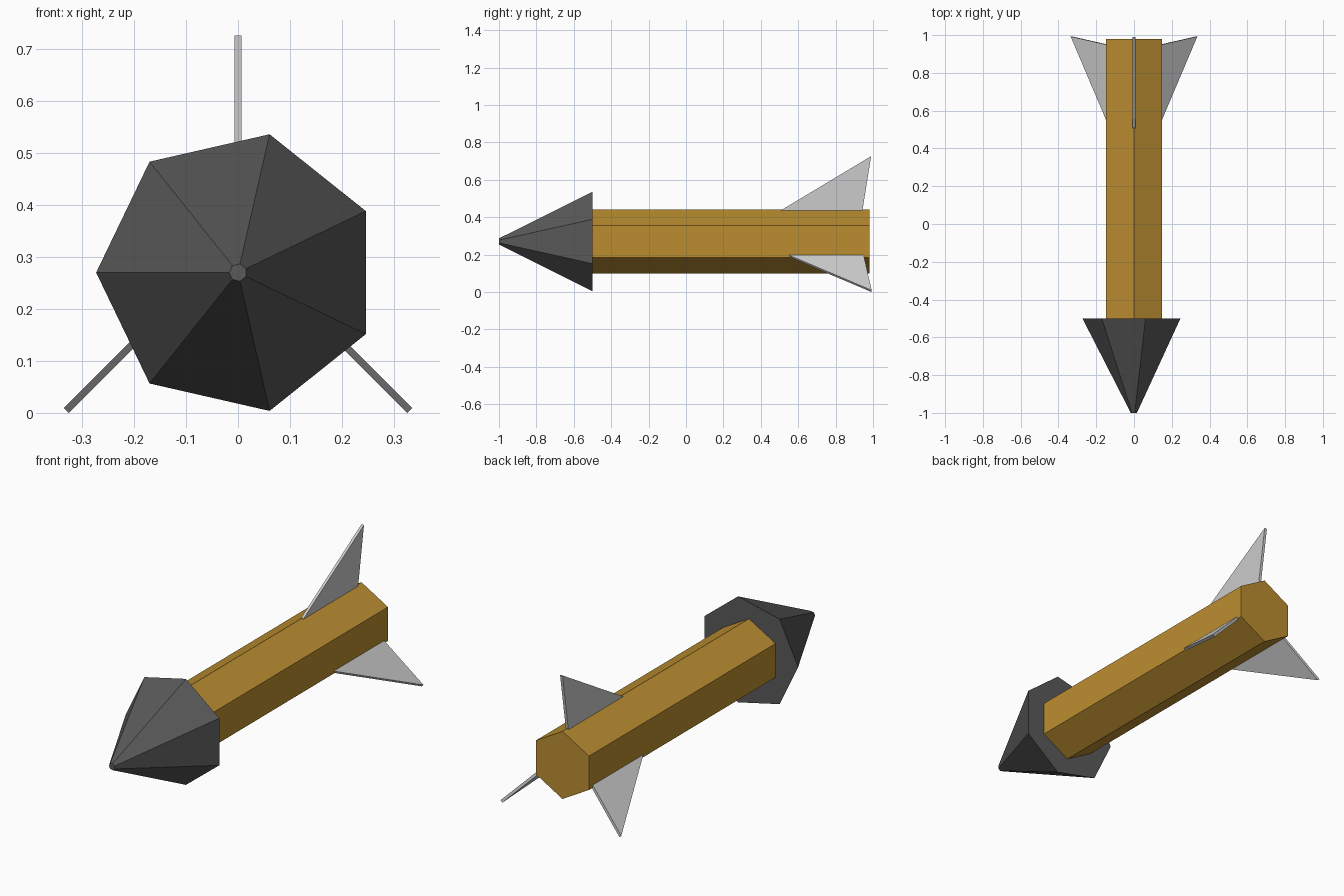
import bpy, bmesh
from math import sin, cos, radians, pi
from mathutils import Vector

if "Cube" in bpy.data.objects:
    bpy.data.objects.remove(bpy.data.objects["Cube"])

CZ = 0.27  # height of the long axis


def material(name, color):
    m = bpy.data.materials.new(name)
    m.diffuse_color = color
    m.use_nodes = True
    m.node_tree.nodes["Principled BSDF"].inputs["Base Color"].default_value = m.diffuse_color
    return m


def build(name, loops, mat=None):
    """Closed solid skinned between two matching end loops."""
    bm = bmesh.new()
    a, b = [[bm.verts.new(p) for p in loop] for loop in loops]
    n = len(a)
    bm.faces.new(a)
    bm.faces.new(b[::-1])
    for i in range(n):
        j = (i + 1) % n
        bm.faces.new((a[i], b[i], b[j], a[j]))
    bmesh.ops.recalc_face_normals(bm, faces=bm.faces)
    mesh = bpy.data.meshes.new(name)
    bm.to_mesh(mesh)
    bm.free()
    obj = bpy.data.objects.new(name, mesh)
    bpy.context.collection.objects.link(obj)
    if mat:
        mesh.materials.append(mat)
    return obj


def ring(sides, radius, y, start):
    return [(radius * cos(start + 2 * pi * i / sides), y,
             CZ + radius * sin(start + 2 * pi * i / sides)) for i in range(sides)]


def fin(name, root, angle, start, height):
    """Thin swept triangle growing outward from the root point in the xz plane."""
    out = Vector((cos(angle), 0, sin(angle)))
    side = Vector((-sin(angle), 0, cos(angle))) * 0.007
    sink = 0.03  # root buried in the shaft
    tip_y = start + height / 0.6
    profile = [(-sink, start - sink / 0.6), (height, tip_y),
               (-sink, tip_y - 0.16 * (height + sink))]
    pts = [Vector((root[0], y, root[1])) + out * h for h, y in profile]
    build(name, [[p - side for p in pts], [p + side for p in pts]])


wood = material("wood", (0.50, 0.27, 0.03, 1))
dark = material("dark_metal", (0.10, 0.10, 0.10, 1))

# Hexagonal shaft
build("shaft", [ring(6, 0.17, -0.5, pi / 2), ring(6, 0.17, 0.98, pi / 2)], wood)

# Seven-sided pointed head with a tiny blunt tip
build("head", [ring(7, 0.273, -0.5, pi), ring(7, 0.017, -1.0, pi)], dark)

# Three tail fins
fin("top_fin", (0, 0.44), pi / 2, 0.513, 0.286)
fin("right_fin", (0.147, 0.188), radians(-45), 0.56, 0.2595)
fin("left_fin", (-0.147, 0.188), radians(-135), 0.56, 0.2595)
